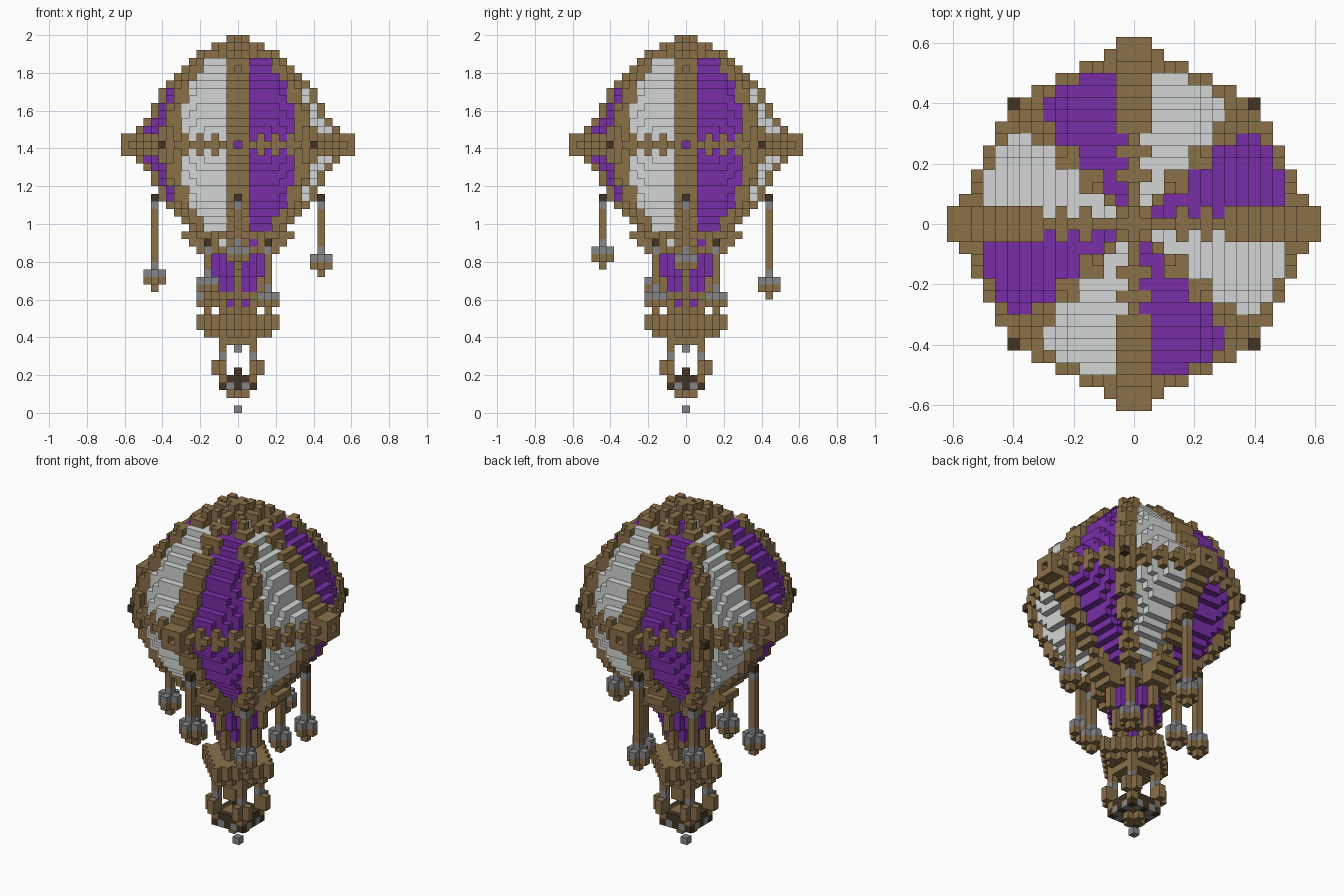
import bpy, bmesh, math
from mathutils import Vector

if "Cube" in bpy.data.objects:
    bpy.data.objects.remove(bpy.data.objects["Cube"])

U = 0.04          # block size
MID = 35          # equator layer
COLOURS = {
    "wood brown": (0.255, 0.16, 0.066),
    "cloth purple": (0.19, 0.027, 0.39),
    "cloth white": (0.65, 0.67, 0.655),
    "iron grey": (0.24, 0.24, 0.25),
    "dark wood": (0.055, 0.036, 0.016),
}
BROWN, PURPLE, WHITE, GREY, DARK = range(5)
materials = []
for name, rgb in COLOURS.items():
    m = bpy.data.materials.new(name)
    m.use_nodes = True
    m.diffuse_color = (*rgb, 1)
    m.node_tree.nodes["Principled BSDF"].inputs["Base Color"].default_value = (*rgb, 1)
    materials.append(m)

cells = {}        # (i, j, k) -> (part, colour)


def put(part, colour, i, j, k):
    cells[(i, j, k)] = (part, colour)


def square(n):
    return [(i, j) for i in range(-n, n + 1) for j in range(-n, n + 1)]


def disc(part, colour, r, k):
    for i, j in square(int(r) + 1):
        if math.hypot(i, j) <= r + 0.3:
            put(part, colour, i, j, k)


def on_rib(i, j):
    """Eight ribs, toothed along their sides near the poles."""
    a, b = max(abs(i), abs(j)), min(abs(i), abs(j))
    solid = a >= 8 or (a % 2 == 0 and a > 2)
    return b == 0 or a == b or (solid and (b == 1 or a - b == 1))


def sector_colour(i, j):
    turn = math.atan2(j, i) % math.tau
    return PURPLE if int(turn / (math.pi / 4)) % 2 == 0 else WHITE


# Envelope: cloth panels under proud ribs, flatter on the axes, rounder on the diagonals
AXIS_RADIUS = [13, 13, 13, 12, 11, 11, 10, 10, 9, 8, 7, 6, 5, 3, 1]
for d, rib in enumerate(AXIS_RADIUS):
    panel = max(rib - (3 if d > 11 else 1), 0)
    ball = max(math.sqrt(14 ** 2 - d ** 2), rib)
    diagonal = rib + 0.7 * (ball - rib)
    for k in {MID + d, MID - d}:
        if k < MID - 12:
            continue
        for i, j in square(rib):
            r = math.hypot(i, j)
            if on_rib(i, j) and r <= diagonal + 0.15:
                put("envelope_ribs", BROWN, i, j, k)
            elif r <= diagonal - 0.9 and max(abs(i), abs(j)) <= panel:
                put("envelope_panels", sector_colour(i, j), i, j, k)

# Equator hoop with teeth above and below, and hollow bosses at its ends
for k in (MID - 1, MID, MID + 1):
    for i, j in square(14):
        r = math.hypot(i, j)
        small = min(abs(i), abs(j))
        if 12 < r <= 13.7 and (k == MID or small % 2 == 1):
            put("equator_hoop", BROWN, i, j, k)
        if k == MID and 12 < r <= 14.2 and (abs(abs(i) - abs(j)) <= 2 or small <= 2):
            put("equator_hoop", BROWN, i, j, k)
    for a in (13, 14, 15):
        for b in (-1, 0, 1):
            hole = b == 0 and k == MID
            for i, j in ((a, b), (-a, b), (b, a), (b, -a)):
                if not hole:
                    put("equator_hoop", BROWN, i, j, k)
                elif a == 13:
                    put("equator_hoop", PURPLE, i, j, k)
                else:
                    cells.pop((i, j, k), None)
for i in (-10, 10):
    for j in (-10, 10):
        put("equator_hoop", DARK, i, j, MID)

# Crown under the envelope
for k, body, arm in ((23, 4, 7), (22, 3.8, 6), (21, 3, 5)):
    for i, j in square(arm):
        a, b = max(abs(i), abs(j)), min(abs(i), abs(j))
        r = math.hypot(i, j)
        if r <= body + 0.3:
            put("neck_crown", BROWN if k == 23 else sector_colour(i, j), i, j, k)
        elif r <= arm + 0.3 and (b <= 1 or a - b <= 1):
            put("neck_crown", BROWN, i, j, k)

# Cloth funnel with four thin ribs and a wooden collar
for k, r in zip(range(21, 12, -1), (3, 3, 3, 3, 2, 2, 2, 1, 1)):
    disc("funnel", BROWN if k in (13, 15) else PURPLE, r + 0.2, k)
    for i, j in ((1, 0), (-1, 0), (0, 1), (0, -1)):
        for a in (r, r + 1):
            put("funnel_ribs", BROWN, i * a, j * a, k)


def hanging_weight(i, j, top, tip):
    """Pole with a cross-shaped iron weight and a wooden tip."""
    for k in range(tip, top):
        put("hanging_poles", BROWN, i, j, k)
    put("hanging_poles", DARK, i, j, top)
    put("hanging_poles", GREY, i, j, top - 1)
    for x, y in square(1):
        if abs(x) + abs(y) < 2:
            put("hanging_weights", BROWN, i + x, j + y, tip + 1)
            put("hanging_weights", GREY, i + x, j + y, tip + 2)
    put("hanging_weights", GREY, i, j, tip + 3)


for i, j, tip in ((-11, 0, 16), (11, 0, 18), (0, -11, 19), (0, 11, 15)):
    hanging_weight(i, j, 28, tip)
for i, j, tip in ((-4, -4, 15), (4, -4, 13), (4, 4, 13), (-4, 4, 13)):
    hanging_weight(i, j, 22, tip)

# Upper deck with four lobes, tapering below
for k, r in ((12, 3.9), (11, 3.9), (10, 3), (9, 2)):
    disc("deck", BROWN, r, k)
for a in (-1, 1):
    for k, reach in ((12, 5), (11, 5), (10, 4)):
        put("deck", BROWN, reach * a, 0, k)
        put("deck", BROWN, 0, reach * a, k)
put("deck", GREY, 0, 0, 8)

# Posts and basket corners
for x in (-1, 1):
    for y in (-1, 1):
        for k in range(4, 11):
            put("posts", GREY if k == 7 else BROWN, 2 * x, 2 * y, k)
        for k in (5, 6):
            put("basket", BROWN, 3 * x, 2 * y, k)
            put("basket", BROWN, 2 * x, 3 * y, k)

# Basket floor with a dark core
disc("basket", BROWN, 2, 4)
disc("basket", BROWN, 2, 3)
disc("basket", BROWN, 1, 2)
for i, j in square(2):
    a, b = max(abs(i), abs(j)), min(abs(i), abs(j))
    if a == 2:
        put("basket", (DARK, GREY, DARK)[b], i, j, 3)
        if b < 2:
            put("basket", DARK, i, j, 4)
put("basket", DARK, 0, 0, 5)

# Loose block below
put("drop_block", GREY, 0, 0, 0)


# Turn the blocks into one mesh per part, keeping only outer faces
SIDES = [Vector(s) for s in
         ((1, 0, 0), (-1, 0, 0), (0, 1, 0), (0, -1, 0), (0, 0, 1), (0, 0, -1))]
for part in sorted({p for p, c in cells.values()}):
    bm = bmesh.new()
    for pos, (owner, colour) in cells.items():
        if owner != part:
            continue
        centre = Vector(pos) + Vector((0, 0, 0.5))
        for n in SIDES:
            if tuple(int(v) for v in Vector(pos) + n) in cells:
                continue
            u = Vector((n.y, n.z, n.x))
            v = n.cross(u)
            ring = [centre + (n + u * s + v * t) / 2
                    for s, t in ((-1, -1), (1, -1), (1, 1), (-1, 1))]
            face = bm.faces.new([bm.verts.new(p * U) for p in ring])
            face.material_index = colour
    bmesh.ops.remove_doubles(bm, verts=bm.verts, dist=0.001)
    mesh = bpy.data.meshes.new(part)
    bm.to_mesh(mesh)
    bm.free()
    for m in materials:
        mesh.materials.append(m)
    bpy.context.collection.objects.link(bpy.data.objects.new(part, mesh))
